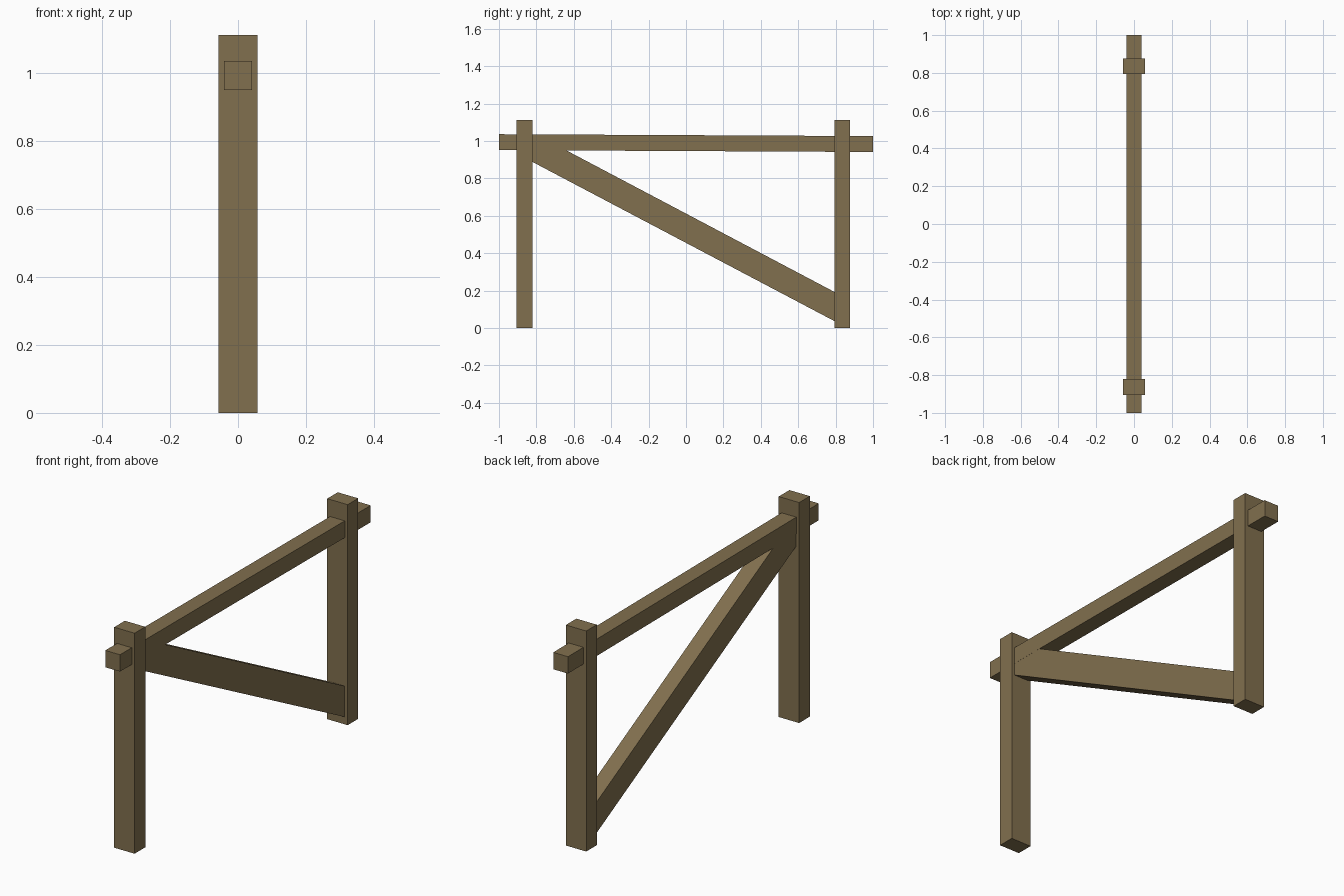
import bpy
import bmesh

if "Cube" in bpy.data.objects:
    bpy.data.objects.remove(bpy.data.objects["Cube"])

wood = bpy.data.materials.new("weathered wood")
wood.diffuse_color = (0.22, 0.16, 0.077, 1)
wood.use_nodes = True
wood.node_tree.nodes["Principled BSDF"].inputs["Base Color"].default_value = wood.diffuse_color


def beam(name, profile, half_width):
    """Extrude a (y, z) side profile symmetrically across x."""
    bm = bmesh.new()
    face = bm.faces.new([bm.verts.new((-half_width, y, z)) for y, z in profile])
    ext = bmesh.ops.extrude_face_region(bm, geom=[face])
    moved = [v for v in ext["geom"] if isinstance(v, bmesh.types.BMVert)]
    bmesh.ops.translate(bm, verts=moved, vec=(2 * half_width, 0, 0))
    bmesh.ops.recalc_face_normals(bm, faces=bm.faces)
    mesh = bpy.data.meshes.new(name)
    bm.to_mesh(mesh)
    bm.free()
    mesh.materials.append(wood)
    obj = bpy.data.objects.new(name, mesh)
    bpy.context.collection.objects.link(obj)
    return obj


# Upright posts
for name, y0, y1 in (("front_post", -0.906, -0.821), ("back_post", 0.793, 0.877)):
    beam(name, [(y0, 0), (y1, 0), (y1, 1.113), (y0, 1.113)], 0.057)

# Top rail, slightly sloping, running through both posts
beam("top_rail", [(-1, 0.951), (1, 0.941), (1, 1.026), (-1, 1.036)], 0.041)

# Diagonal brace, ends cut against the posts and under the top of the rail
beam("diagonal_brace", [(-0.825, 0.890), (0.797, 0.035), (0.797, 0.191),
                        (-0.79, 1.029), (-0.825, 1.029)], 0.0405)
